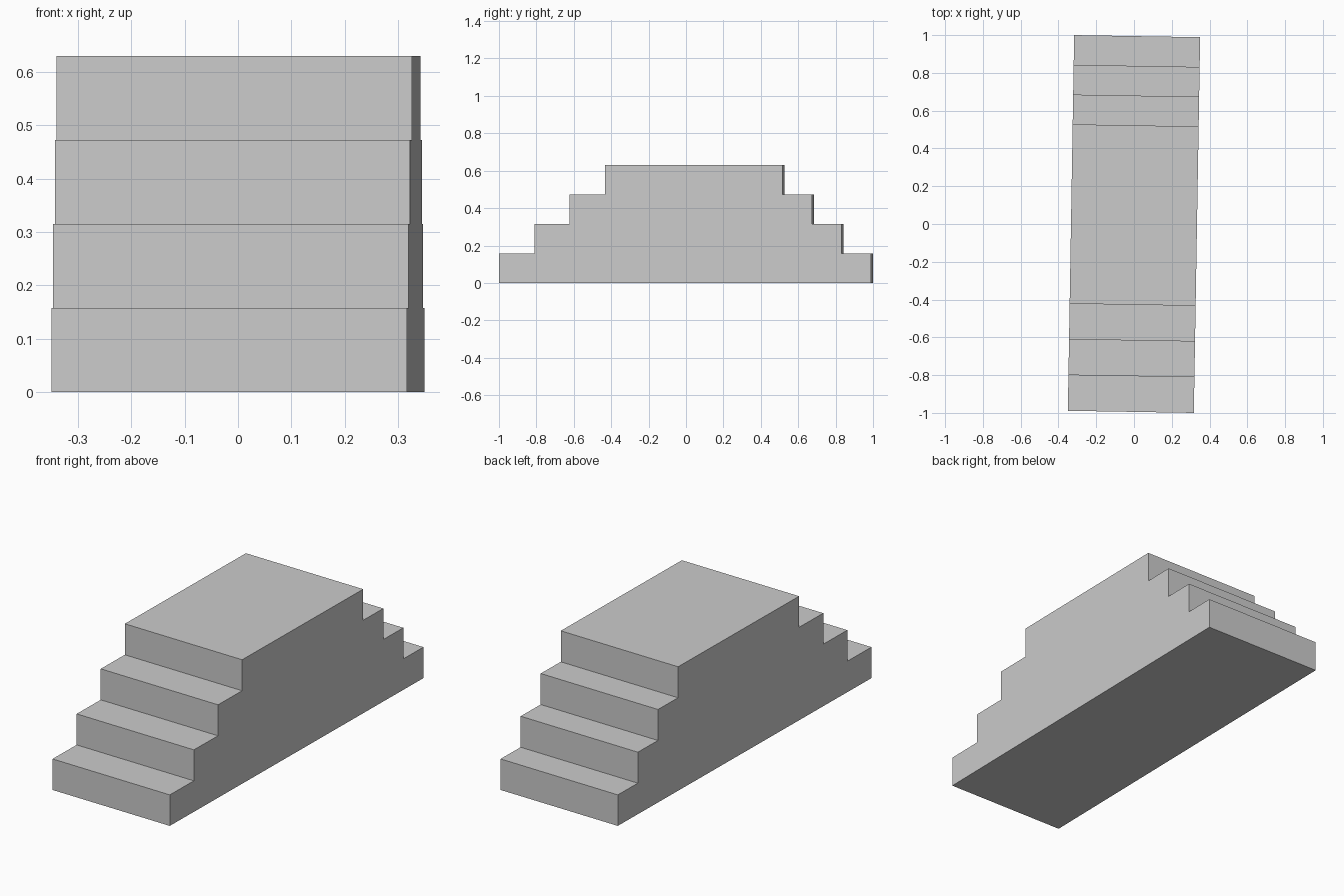
import bpy, bmesh
from mathutils import Matrix

cube = bpy.data.objects.get("Cube")
if cube:
    bpy.data.objects.remove(cube, do_unlink=True)

WIDTH, RISE, STEPS = 0.667, 0.1575, 4
FRONT, FRONT_TREAD = -0.9945, 0.189
BACK, BACK_TREAD = 0.9945, 0.1575

stone = bpy.data.materials.new("plain grey")
stone.use_nodes = True
grey = (0.6, 0.6, 0.6, 1)
stone.diffuse_color = grey
stone.node_tree.nodes["Principled BSDF"].inputs["Base Color"].default_value = grey

# Stepped side profile: deep treads up the front, shallower ones down the back
front, back = [], []
for i in range(STEPS):
    for z in (i * RISE, (i + 1) * RISE):
        front.append((FRONT + i * FRONT_TREAD, z))
        back.append((BACK - i * BACK_TREAD, z))
profile = front + back[::-1]

# Extrude the profile across the width
bm = bmesh.new()
side = bm.faces.new([bm.verts.new((-WIDTH / 2, y, z)) for y, z in profile])
result = bmesh.ops.extrude_face_region(bm, geom=[side], use_keep_orig=True)
moved = [g for g in result["geom"] if isinstance(g, bmesh.types.BMVert)]
bmesh.ops.translate(bm, verts=moved, vec=(WIDTH, 0, 0))
bmesh.ops.recalc_face_normals(bm, faces=bm.faces)

# The whole block stands slightly turned
bmesh.ops.transform(bm, matrix=Matrix.Rotation(-0.0168, 4, "Z"), verts=bm.verts)

mesh = bpy.data.meshes.new("double_staircase")
bm.to_mesh(mesh)
bm.free()
mesh.materials.append(stone)
bpy.context.collection.objects.link(bpy.data.objects.new("double_staircase", mesh))
